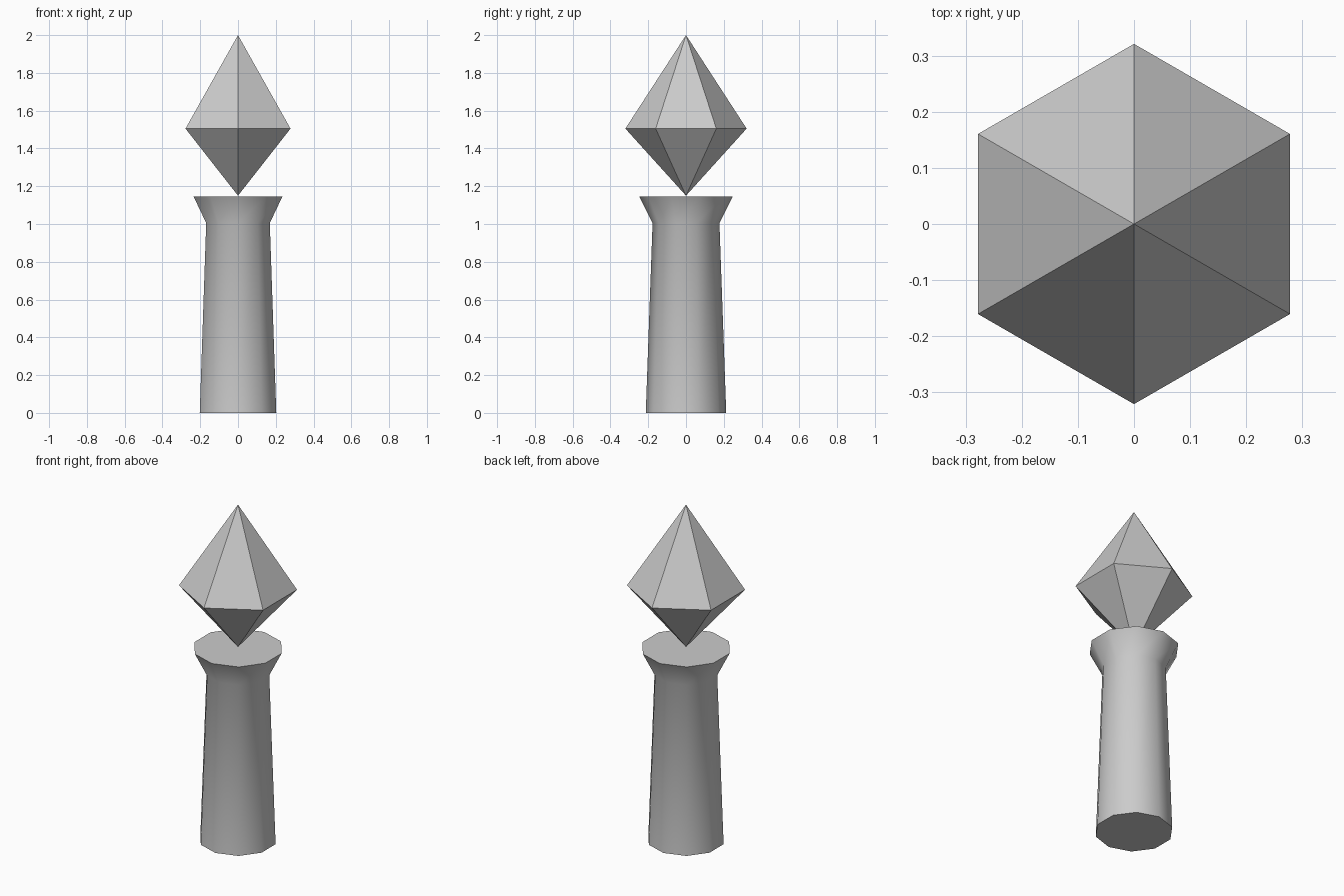
import bpy, bmesh, math

if "Cube" in bpy.data.objects:
    bpy.data.objects.remove(bpy.data.objects["Cube"])

stone = bpy.data.materials.new("plain grey")
stone.use_nodes = True
grey = (0.6, 0.6, 0.6, 1)
stone.diffuse_color = grey
stone.node_tree.nodes["Principled BSDF"].inputs["Base Color"].default_value = grey


def lathe(name, profile, sides):
    """Stack rings of (radius, height) with a corner on the y axis; radius 0 is a tip."""
    bm = bmesh.new()
    rings = []
    for r, z in profile:
        count = sides if r else 1
        angles = [math.pi / 2 + math.tau * i / sides for i in range(count)]
        rings.append([bm.verts.new((r * math.cos(a), r * math.sin(a), z)) for a in angles])
    for low, high in zip(rings, rings[1:]):
        for i in range(sides):
            j = (i + 1) % sides
            corners = [low[i % len(low)], low[j % len(low)],
                       high[j % len(high)], high[i % len(high)]]
            bm.faces.new(list(dict.fromkeys(corners)))
    # Close the open ends
    for ring in (rings[0], rings[-1]):
        if len(ring) > 1:
            bm.faces.new(ring)
    bmesh.ops.recalc_face_normals(bm, faces=bm.faces)
    mesh = bpy.data.meshes.new(name)
    bm.to_mesh(mesh)
    bm.free()
    mesh.materials.append(stone)
    obj = bpy.data.objects.new(name, mesh)
    bpy.context.collection.objects.link(obj)
    return obj


# Ten-sided tapering column with a flared top, smooth around its sides
column = lathe("column", [(0.213, 0), (0.177, 1.005), (0.247, 1.145)], 10)
bpy.ops.object.select_all(action="DESELECT")
column.select_set(True)
bpy.context.view_layer.objects.active = column
bpy.ops.object.shade_smooth_by_angle(angle=math.radians(50))

# Six-sided faceted crystal floating just above the column
lathe("crystal", [(0, 1.15), (0.321, 1.505), (0, 2)], 6)
